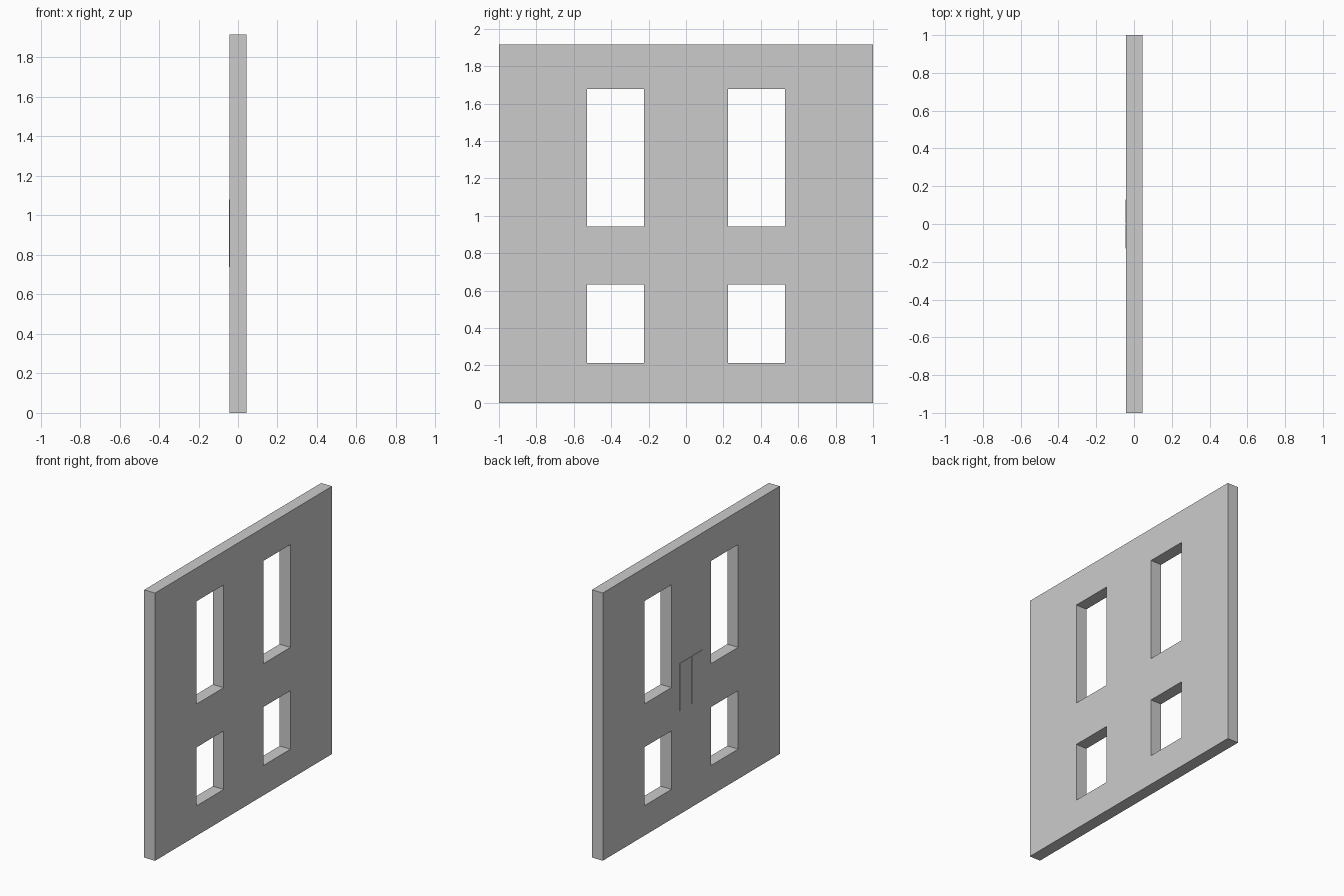
import bpy, bmesh

if "Cube" in bpy.data.objects:
    bpy.data.objects.remove(bpy.data.objects["Cube"])

X0, X1 = -0.042, 0.044          # wall faces
YS = [-1.0, -0.53, -0.224, 0.224, 0.53, 1.0]
ZS = [0.0, 0.214, 0.632, 0.942, 1.677, 1.915]


def finish(bm, name):
    bmesh.ops.recalc_face_normals(bm, faces=bm.faces)
    me = bpy.data.meshes.new(name)
    bm.to_mesh(me)
    bm.free()
    ob = bpy.data.objects.new(name, me)
    bpy.context.collection.objects.link(ob)
    return ob


# Wall panel: grid of cells with the four window cells left open
bm = bmesh.new()
v = [[bm.verts.new((X0, y, z)) for z in ZS] for y in YS]
for i in range(5):
    for j in range(5):
        if i in (1, 3) and j in (1, 3):
            continue
        bm.faces.new((v[i][j], v[i + 1][j], v[i + 1][j + 1], v[i][j + 1]))
# Thickness
ext = bmesh.ops.extrude_face_region(bm, geom=bm.faces[:], use_keep_orig=True)
moved = [e for e in ext["geom"] if isinstance(e, bmesh.types.BMVert)]
bmesh.ops.translate(bm, verts=moved, vec=(X1 - X0, 0, 0))
# Merge the coplanar cells into clean flat faces
bmesh.ops.recalc_face_normals(bm, faces=bm.faces)
finish(bm, "window_wall")

# Pair of thin plates on the back-left face, between the windows
for side, name in ((-1, "plate_right"), (1, "plate_left")):
    bm = bmesh.new()
    bmesh.ops.create_cube(bm, size=1)
    bmesh.ops.scale(bm, verts=bm.verts, vec=(0.004, 0.129, 0.34))
    bmesh.ops.translate(bm, verts=bm.verts, vec=(X0 - 0.001, side * 0.0665, 0.91))
    finish(bm, name)
